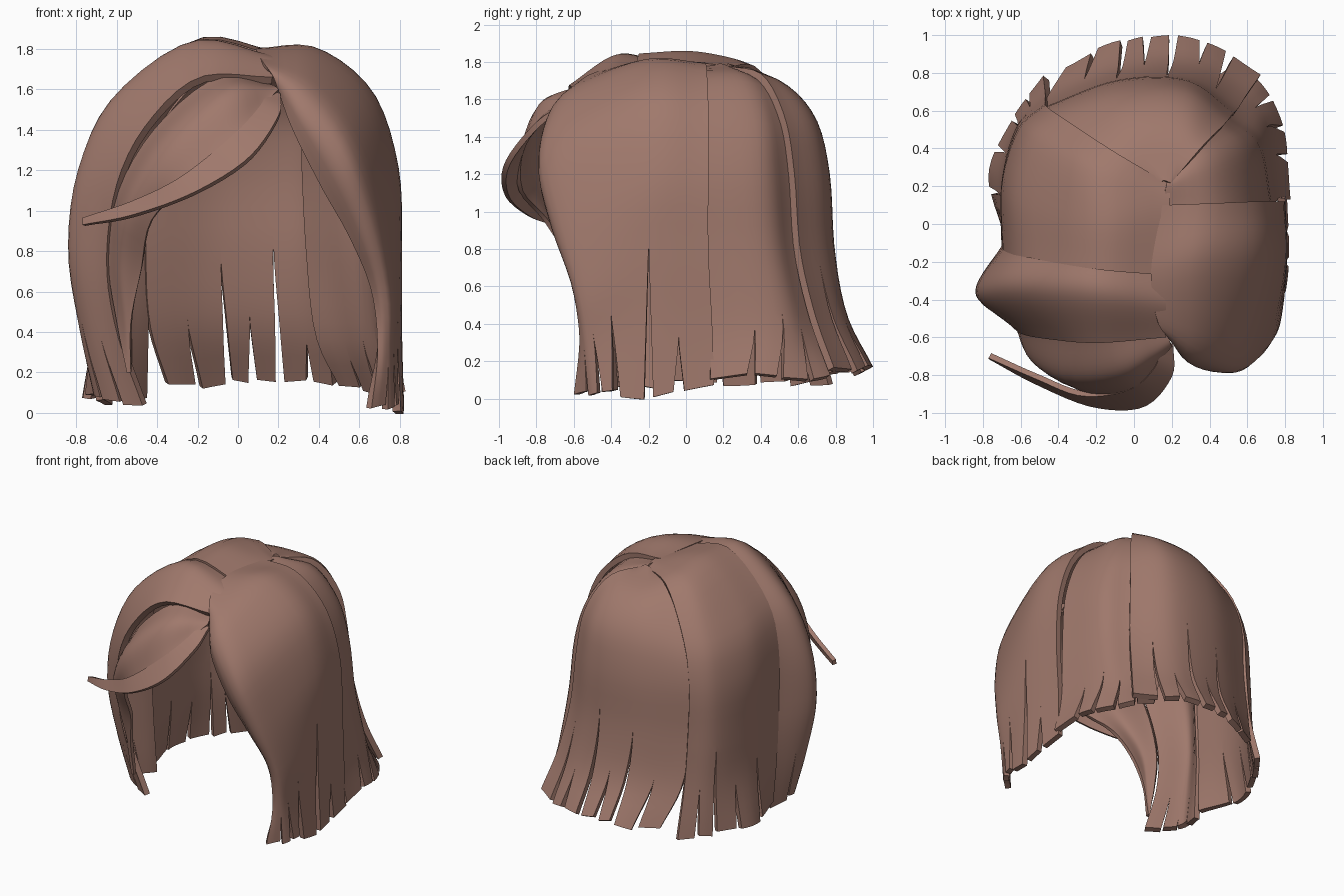
import bpy, bmesh, random
from mathutils import Vector

random.seed(4)
hair = bpy.data.materials.new("warm brown hair")
hair.diffuse_color = (0.35, 0.19, 0.15, 1)


def spline(pts, t):
    """Smooth curve through pts, t runs from 0 to 1."""
    n = len(pts) - 1
    i = min(max(int(t * n), 0), n - 1)
    f = t * n - i
    p1, p2 = pts[i], pts[i + 1]
    p0 = pts[i - 1] if i > 0 else p1 * 2 - p2
    p3 = pts[i + 2] if i + 2 <= n else p2 * 2 - p1
    return 0.5 * (2 * p1 + (p2 - p0) * f + (2 * p0 - 5 * p1 + 4 * p2 - p3) * f * f
                  + (3 * p1 - p0 - 3 * p2 + p3) * f ** 3)


def lock(name, rails, slits=(), thick=0.04, gap=0.02, rows=26, jitter=0.013):
    """Sheet lofted across root-to-tip rails, slit into strands at the tip."""
    rails = [[Vector(p) for p in r] for r in rails]
    bm = bmesh.new()
    edges = [(0, 2)] + list(slits) + [(1, 2)]
    for (u0, s0), (u1, s1) in zip(edges, edges[1:]):
        cols = max(3, round((u1 - u0) * 16))
        tip = random.uniform(-jitter, jitter)
        slant = random.uniform(-jitter, jitter)
        grid = []
        for r in range(rows + 1):
            v = r / rows
            # strand edges draw apart below each slit
            a = u0 + (gap * ((v - s0) / (1 - s0)) if v > s0 else 0)
            b = u1 - (gap * ((v - s1) / (1 - s1)) if v > s1 else 0)
            line = []
            for c in range(cols + 1):
                k = c / cols
                w = v + (tip + slant * (k - 0.5)) * max(0, (v - 0.9) / 0.1)
                line.append(bm.verts.new(spline([spline(q, w) for q in rails], a + (b - a) * k)))
            grid.append(line)
        for r in range(rows):
            for c in range(cols):
                bm.faces.new((grid[r][c], grid[r + 1][c], grid[r + 1][c + 1], grid[r][c + 1]))
    bmesh.ops.remove_doubles(bm, verts=bm.verts, dist=0.0004)
    me = bpy.data.meshes.new(name)
    bm.to_mesh(me)
    bm.free()
    me.materials.append(hair)
    ob = bpy.data.objects.new(name, me)
    bpy.context.collection.objects.link(ob)
    m = ob.modifiers.new("thickness", 'SOLIDIFY')
    m.thickness = thick
    m.offset = -1
    bpy.ops.object.select_all(action='DESELECT')
    ob.select_set(True)
    bpy.context.view_layer.objects.active = ob
    bpy.ops.object.modifier_apply(modifier=m.name)
    bpy.ops.object.shade_smooth_by_angle(angle=0.7)


# large panel on the right, its front edge turned inward
lock("right_side_hair", [
    [(.2, -.62, 1.59), (.27, -.71, 1.4), (.41, -.71, 1.12), (.55, -.66, .87), (.66, -.58, .6), (.69, -.57, .3), (.66, -.6, .02)],
    [(.17, -.59, 1.67), (.31, -.74, 1.51), (.5, -.79, 1.22), (.63, -.72, .92), (.71, -.61, .6), (.73, -.56, .3), (.71, -.55, .02)],
    [(.12, -.5, 1.74), (.36, -.62, 1.63), (.57, -.7, 1.36), (.7, -.63, 1.0), (.77, -.54, .6), (.77, -.49, .3), (.78, -.46, .02)],
    [(.09, -.25, 1.8), (.38, -.2, 1.8), (.66, -.2, 1.58), (.79, -.2, 1.2), (.81, -.2, .8), (.81, -.2, .4), (.82, -.2, .03)],
    [(.15, .1, 1.8), (.42, .11, 1.77), (.66, .12, 1.55), (.78, .12, 1.2), (.8, .12, .8), (.8, .14, .4), (.81, .15, .07)],
], [(.34, .86), (.5, .83), (.6, .79), (.75, .66), (.87, .88)])

# panel behind the right ear
lock("right_back_hair", [
    [(.15, .08, 1.78), (.42, .07, 1.73), (.6, .09, 1.53), (.71, .1, 1.2), (.74, .11, .8), (.77, .13, .4), (.83, .13, .1)],
    [(.17, .2, 1.79), (.4, .3, 1.72), (.56, .38, 1.5), (.65, .41, 1.2), (.68, .44, .8), (.72, .5, .4), (.8, .48, .12)],
    [(.18, .24, 1.75), (.34, .41, 1.69), (.46, .5, 1.47), (.5, .54, 1.2), (.53, .57, .8), (.58, .65, .4), (.67, .74, .13)],
    [(.18, .24, 1.74), (.27, .47, 1.66), (.33, .59, 1.46), (.34, .67, 1.2), (.36, .7, .8), (.4, .75, .4), (.52, .84, .15)],
], [(.2, .86), (.36, .82), (.55, .85), (.75, .88)])

# centre back
lock("back_hair", [
    [(.2, .22, 1.78), (.36, .41, 1.73), (.48, .53, 1.5), (.52, .58, 1.2), (.55, .61, .8), (.6, .69, .45), (.67, .79, .17)],
    [(.19, .22, 1.79), (.24, .5, 1.7), (.27, .68, 1.5), (.28, .75, 1.2), (.28, .78, .8), (.3, .85, .45), (.32, .98, .18)],
    [(.16, .23, 1.79), (.02, .5, 1.7), (-.06, .67, 1.5), (-.08, .75, 1.2), (-.1, .77, .8), (-.08, .83, .45), (-.06, .97, .17)],
    [(.14, .22, 1.78), (-.12, .39, 1.74), (-.37, .54, 1.48), (-.46, .61, 1.2), (-.47, .63, .8), (-.45, .69, .45), (-.36, .83, .15)],
], [(.16, .72), (.29, .87), (.43, .62), (.55, .83), (.66, .67), (.83, .84)])

# broad panel over the crown and the left side
lock("left_side_hair", [
    [(.19, .21, 1.77), (-.1, .38, 1.77), (-.36, .55, 1.5), (-.46, .62, 1.2), (-.47, .65, .8), (-.47, .69, .45), (-.48, .78, .1)],
    [(.19, .13, 1.79), (-.2, .26, 1.81), (-.5, .42, 1.5), (-.6, .49, 1.2), (-.62, .51, .8), (-.62, .53, .45), (-.64, .56, .1)],
    [(.18, 0, 1.79), (-.2, .02, 1.85), (-.57, .12, 1.53), (-.69, .2, 1.2), (-.7, .22, .8), (-.71, .24, .45), (-.77, .26, .08)],
    [(.15, -.27, 1.78), (-.2, -.24, 1.84), (-.55, -.18, 1.58), (-.68, -.15, 1.25), (-.7, -.12, .8), (-.7, -.1, .45), (-.68, -.08, .07)],
], [(.17, .85), (.33, .7), (.52, .85), (.75, .8)])

# bulging lock in front of the left side
lock("left_front_hair", [
    [(.17, -.24, 1.76), (-.22, -.2, 1.82), (-.54, -.14, 1.56), (-.66, -.11, 1.25), (-.68, -.09, .8), (-.68, -.08, .45), (-.66, -.08, .07)],
    [(.17, -.42, 1.76), (-.22, -.38, 1.83), (-.61, -.35, 1.56), (-.79, -.36, 1.2), (-.84, -.36, .8), (-.78, -.33, .4), (-.7, -.3, .06)],
    [(.17, -.6, 1.66), (-.19, -.63, 1.66), (-.45, -.61, 1.43), (-.6, -.58, 1.13), (-.65, -.52, .75), (-.6, -.48, .4), (-.47, -.45, .03)],
], [(.3, .83), (.6, .8), (.8, .86)], gap=0.012)

# swept layer under the fringe
lock("under_fringe", [
    [(.18, -.56, 1.62), (-.1, -.59, 1.66), (-.4, -.59, 1.42), (-.59, -.56, 1.1), (-.64, -.51, .75), (-.6, -.49, .45), (-.55, -.5, .2)],
    [(.19, -.62, 1.61), (-.05, -.78, 1.58), (-.35, -.82, 1.33), (-.54, -.73, 1.03), (-.58, -.61, .75), (-.56, -.53, .45), (-.54, -.5, .2)],
    [(.2, -.65, 1.6), (0, -.87, 1.39), (-.25, -.9, 1.13), (-.43, -.76, .95), (-.48, -.61, .7), (-.53, -.54, .45), (-.53, -.5, .2)],
], thick=0.025, jitter=0)

# thin fringe strand swept across the forehead
lock("fringe_strand", [
    [(.14, -.64, 1.6), (.11, -.76, 1.52), (-.03, -.88, 1.37), (-.28, -.91, 1.17), (-.52, -.82, 1.05), (-.77, -.71, .965)],
    [(.21, -.65, 1.58), (.2, -.81, 1.47), (.05, -.97, 1.26), (-.22, -.97, 1.09), (-.52, -.85, .98), (-.77, -.715, .93)],
], thick=0.03, jitter=0)
